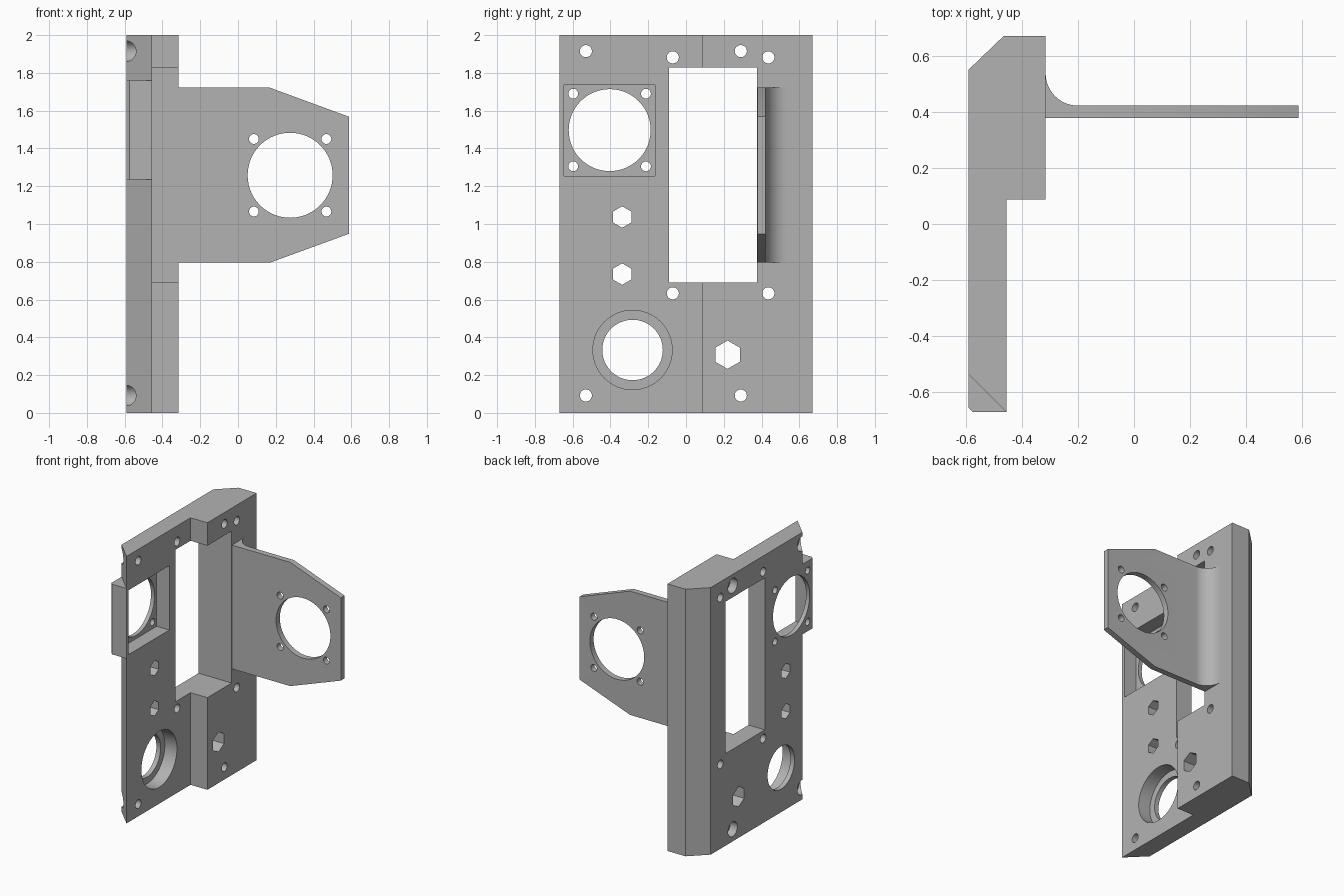
import bpy, bmesh, math
from mathutils import Matrix, Vector

if "Cube" in bpy.data.objects:
    bpy.data.objects.remove(bpy.data.objects["Cube"], do_unlink=True)

grey = bpy.data.materials.new("plain grey")
grey.use_nodes = True
grey.diffuse_color = (0.45, 0.45, 0.45, 1)
grey.node_tree.nodes["Principled BSDF"].inputs["Base Color"].default_value = grey.diffuse_color

BACK, THIN, THICK = -0.59, -0.455, -0.315   # x of the panel faces


def prism(name, outline, lift):
    """Closed solid from an outline and a vector to sweep it along."""
    bm = bmesh.new()
    face = bm.faces.new([bm.verts.new(p) for p in outline])
    swept = bmesh.ops.extrude_face_region(bm, geom=[face])["geom"]
    moved = [v for v in swept if isinstance(v, bmesh.types.BMVert)]
    bmesh.ops.translate(bm, verts=moved, vec=Vector(lift))
    bmesh.ops.recalc_face_normals(bm, faces=bm.faces)
    mesh = bpy.data.meshes.new(name)
    bm.to_mesh(mesh)
    bm.free()
    ob = bpy.data.objects.new(name, mesh)
    bpy.context.collection.objects.link(ob)
    mesh.materials.append(grey)
    return ob


def upright(name, plan, z0, z1):
    return prism(name, [(x, y, z0) for x, y in plan], (0, 0, z1 - z0))


def box(x0, x1, y0, y1, z0, z1):
    return upright("cutter", [(x0, y0), (x1, y0), (x1, y1), (x0, y1)], z0, z1)


def ring(r, n):
    turn = [2 * math.pi * i / n for i in range(n)]
    return [(r * math.sin(a), r * math.cos(a)) for a in turn]


def bore_x(y, z, r, x0=-0.8, x1=0.0, n=48):
    return prism("cutter", [(x0, y + a, z + b) for a, b in ring(r, n)], (x1 - x0, 0, 0))


def bore_y(x, z, r, n=48):
    return prism("cutter", [(x + a, 0.3, z + b) for a, b in ring(r, n)], (0, 0.3, 0))


def combine(ob, tool, operation="DIFFERENCE"):
    mod = ob.modifiers.new("cut", "BOOLEAN")
    mod.operation, mod.solver, mod.object = operation, "EXACT", tool
    bpy.context.view_layer.objects.active = ob
    bpy.ops.object.modifier_apply(modifier=mod.name)
    bpy.data.objects.remove(tool, do_unlink=True)


# Stepped panel with chamfered back edges
panel = upright("mounting_panel", [
    (THIN, -0.67), (THIN, 0.088), (THICK, 0.088), (THICK, 0.67),
    (-0.465, 0.67), (BACK, 0.55), (BACK, -0.535)], 0, 2)

# Square socket body standing out over the front chamfer
combine(panel, upright("socket_body", [
    (THIN, -0.67), (THIN, -0.4), (BACK, -0.4), (BACK, -0.655), (-0.575, -0.67)],
    1.235, 1.76), "UNION")

# Window and square socket with its round opening and screw holes
combine(panel, box(-0.8, 0, -0.09, 0.375, 0.69, 1.828))
combine(panel, box(BACK + 0.03, 0, -0.645, -0.163, 1.255, 1.737))
combine(panel, bore_x(-0.404, 1.497, 0.217, n=64))
for y in (-0.597, -0.212):
    for z in (1.305, 1.69):
        combine(panel, bore_x(y, z, 0.026, n=24))

# Round seat with a lip at the back
combine(panel, bore_x(-0.283, 0.333, 0.16, n=64))
combine(panel, bore_x(-0.283, 0.333, 0.21, x0=BACK + 0.035, n=64))

# Hexagonal holes
for y, z, r in ((-0.338, 1.037, 0.057), (-0.338, 0.735, 0.057), (0.22, 0.308, 0.075)):
    combine(panel, bore_x(y, z, r, n=6))

# Corner screw holes, counterbored from the back
for y in (-0.53, 0.29):
    for z in (0.092, 1.915):
        combine(panel, bore_x(y, z, 0.032, n=32))
        combine(panel, bore_x(y, z, 0.055, x1=BACK + 0.06, n=32))

# Screw holes around the window
for y in (-0.07, 0.436):
    for z in (0.633, 1.882):
        combine(panel, bore_x(y, z, 0.032, n=32))

# Side bracket: plan with a fillet at the root, then tapered tip
Y0, Y1, R = 0.378, 0.422, 0.115
fillet = [(THICK + R - R * math.cos(a), Y1 + R - R * math.sin(a))
          for a in (math.pi / 2 * i / 16 for i in range(17))]
bracket = upright("side_bracket",
                  [(THICK, Y0)] + fillet + [(0.587, Y1), (0.587, Y0)], 0.795, 1.722)
for root, tip, edge in ((1.722, 1.568, 2), (0.795, 0.948, 0.5)):
    slope = (tip - root) / (0.587 - 0.168)
    end = root + slope * (0.8 - 0.168)
    corner = [(0.168, root), (0.8, end), (0.8, edge), (0.168, edge)]
    combine(bracket, prism("cutter", [(x, 0.3, z) for x, z in corner], (0, 0.3, 0)))
combine(bracket, bore_y(0.276, 1.258, 0.225, n=64))
for x in (0.084, 0.468):
    for z in (1.066, 1.45):
        combine(bracket, bore_y(x, z, 0.026, n=24))

# Smooth round walls, crisp edges
for ob in (panel, bracket):
    bpy.ops.object.select_all(action="DESELECT")
    ob.select_set(True)
    bpy.context.view_layer.objects.active = ob
    bpy.ops.object.shade_smooth_by_angle(angle=math.radians(25))
